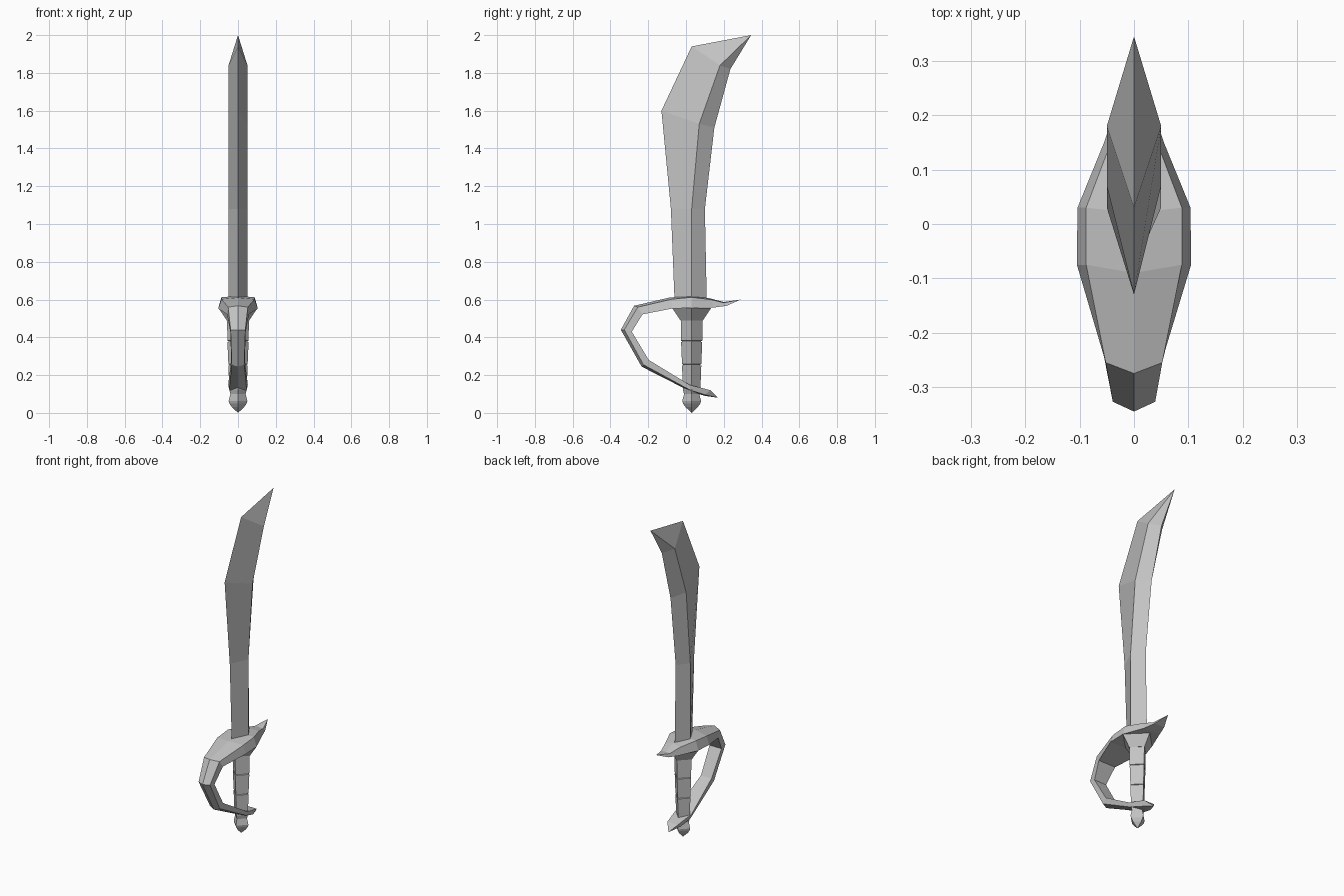
import bpy
import bmesh
from math import cos, sin, pi

cube = bpy.data.objects.get("Cube")
if cube:
    bpy.data.objects.remove(cube, do_unlink=True)

# One plain grey for the whole sword
steel = bpy.data.materials.new("steel grey")
steel.use_nodes = True
GREY = (0.55, 0.55, 0.55, 1)
steel.diffuse_color = GREY
steel.node_tree.nodes["Principled BSDF"].inputs["Base Color"].default_value = GREY


def loft(name, rings):
    """Skin closed rings of points; rings collapsed to a point become tips."""
    bm = bmesh.new()
    loops = [[bm.verts.new(p) for p in ring] for ring in rings]
    n = len(loops[0])
    for a, b in zip(loops, loops[1:]):
        for i in range(n):
            j = (i + 1) % n
            bm.faces.new((a[i], a[j], b[j], b[i]))
    bm.faces.new(loops[0][::-1])
    bm.faces.new(loops[-1])
    bmesh.ops.remove_doubles(bm, verts=bm.verts, dist=0.0005)
    bmesh.ops.recalc_face_normals(bm, faces=bm.faces)
    mesh = bpy.data.meshes.new(name)
    bm.to_mesh(mesh)
    bm.free()
    mesh.materials.append(steel)
    obj = bpy.data.objects.new(name, mesh)
    bpy.context.collection.objects.link(obj)
    return obj


def diamond_lathe(name, profile, y=0.03):
    """Four-sided turned part from (radius, height) pairs."""
    angles = [i * pi / 2 for i in range(4)]
    return loft(name, [[(r * cos(a), y + r * sin(a), z) for a in angles]
                       for r, z in profile])


# Blade: diamond section, each row is (y, z) of cutting edge, ridge and back
blade_rows = [
    ((-0.06, 0.58), (0.03, 0.58), (0.11, 0.58)),
    ((-0.08, 1.08), (0.03, 1.08), (0.10, 1.08)),
    ((-0.13, 1.60), (0.07, 1.53), (0.15, 1.51)),
    ((0.03, 1.94), (0.18, 1.84), (0.235, 1.82)),
    ((0.345, 2.0), (0.345, 2.0), (0.345, 2.0)),
]
loft("blade", [[(0, *edge),
                (0 if edge == ridge else 0.05, *ridge),
                (0, *back),
                (0 if edge == ridge else -0.05, *ridge)]
               for edge, ridge, back in blade_rows])

# Guard and knuckle bow: outer crease, outer rim, inner rim, half widths
guard_rows = [
    ((0.29, 0.60), (0.29, 0.60), (0.29, 0.60), 0, 0),
    ((0.20, 0.587), (0.20, 0.583), (0.215, 0.567), 0.03, 0.034),
    ((0.12, 0.608), (0.13, 0.600), (0.15, 0.558), 0.05, 0.055),
    ((0.02, 0.62), (0.03, 0.612), (0.03, 0.556), 0.088, 0.104),
    ((-0.09, 0.61), (-0.075, 0.602), (-0.075, 0.552), 0.088, 0.105),
    ((-0.275, 0.567), (-0.255, 0.56), (-0.23, 0.522), 0.052, 0.058),
    ((-0.345, 0.44), (-0.327, 0.44), (-0.287, 0.43), 0.039, 0.041),
    ((-0.235, 0.245), (-0.225, 0.255), (-0.197, 0.28), 0.033, 0.036),
    ((0.02, 0.115), (0.02, 0.122), (0.02, 0.148), 0.046, 0.052),
    ((0.10, 0.09), (0.10, 0.096), (0.13, 0.12), 0.032, 0.036),
    ((0.17, 0.08), (0.17, 0.08), (0.17, 0.08), 0, 0),
]
loft("guard_and_knuckle_bow",
     [[(0, *crease), (w, *rim), (v, *inner), (-v, *inner), (-w, *rim)]
      for crease, rim, inner, w, v in guard_rows])

# Collar under the guard
diamond_lathe("collar", [(0.06, 0.49), (0.104, 0.556)])

# Grip: three tapering bands separated by thin grooves
grip = [(0.058, 0.50)]
for r, z in ((0.056, 0.382), (0.051, 0.258)):
    grip += [(r, z), (r - 0.006, z - 0.002), (r - 0.006, z - 0.006), (r, z - 0.008)]
grip += [(0.046, 0.12), (0.04, 0.10)]
diamond_lathe("grip", grip)

# Pommel
diamond_lathe("pommel", [(0.04, 0.11), (0.04, 0.10), (0.05, 0.063),
                         (0.046, 0.05), (0.032, 0.03), (0, 0)])
